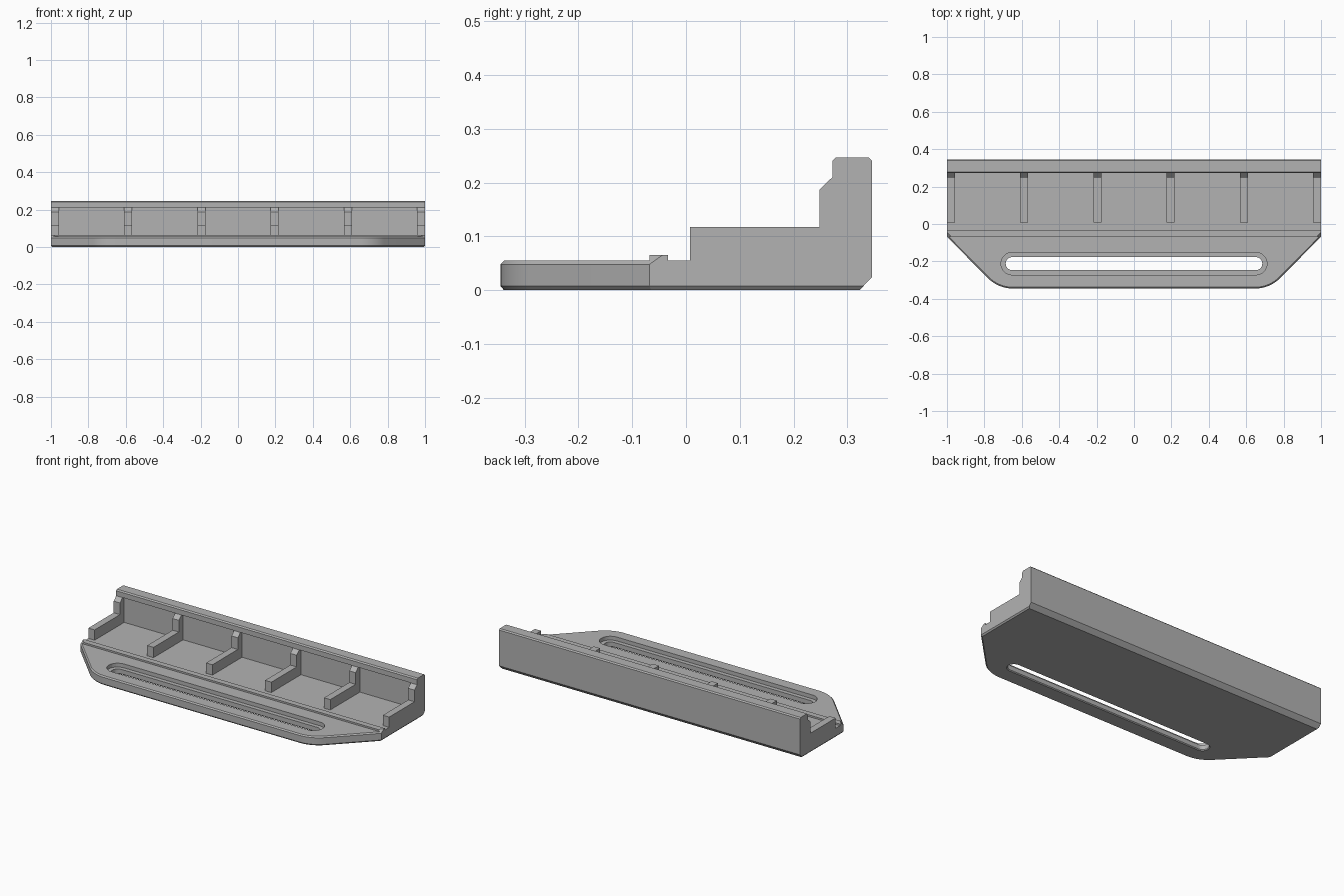
import bpy, bmesh, math

cube = bpy.data.objects.get("Cube")
if cube:
    bpy.data.objects.remove(cube, do_unlink=True)

GREY = (0.45, 0.45, 0.45, 1)
mat = bpy.data.materials.new("plain grey")
mat.use_nodes = True
mat.diffuse_color = GREY
mat.node_tree.nodes["Principled BSDF"].inputs["Base Color"].default_value = GREY


def finish(bm, name):
    bmesh.ops.recalc_face_normals(bm, faces=bm.faces)
    mesh = bpy.data.meshes.new(name)
    bm.to_mesh(mesh)
    bm.free()
    obj = bpy.data.objects.new(name, mesh)
    bpy.context.collection.objects.link(obj)
    mesh.materials.append(mat)
    return obj


def stack(name, loops):
    """Skin a stack of matching closed loops and cap both ends."""
    bm = bmesh.new()
    rings = [[bm.verts.new(p) for p in loop] for loop in loops]
    for a, b in zip(rings, rings[1:]):
        for i in range(len(a)):
            j = (i + 1) % len(a)
            bm.faces.new((a[i], a[j], b[j], b[i]))
    bm.faces.new(rings[0])
    bm.faces.new(rings[-1])
    return finish(bm, name)


def extrude_x(name, profile, x0, x1):
    return stack(name, [[(x, y, z) for y, z in profile] for x in (x0, x1)])


# Plate outline: straight back, slanted sides, rounded front corners
def outline(z, inset, side, back):
    r, cx, front = 0.19, 0.647, -0.345
    half = [(1 - side, back), (1 - side, -0.068 + inset * 1.414 - side)]
    for i in range(13):
        a = math.radians(45 * (1 - i / 12))
        half.append((cx + (r - inset) * math.sin(a),
                     front + r - (r - inset) * math.cos(a)))
    return [(x, y, z) for x, y in half] + [(-x, y, z) for x, y in reversed(half)]


plate = stack("base_plate", [
    outline(0, 0.007, 0.007, 0.322),
    outline(0.008, 0, 0, 0.33),
    outline(0.025, 0, 0, 0.346),
    outline(0.048, 0, 0, 0.346),
    outline(0.055, 0.007, 0, 0.346)])


# Counterbored adjustment slot
def slot(r, z):
    pts = []
    for side in (1, -1):
        for i in range(17):
            a = math.pi * (i / 16 - 0.5)
            pts.append((side * (0.651 + r * math.cos(a)),
                        -0.212 + side * r * math.sin(a), z))
    return pts


cutter = stack("slot_cutter", [
    slot(0.041, -0.001), slot(0.035, 0.005), slot(0.035, 0.032),
    slot(0.06, 0.032), slot(0.06, 0.07)])
cutter.hide_render = True
cutter.hide_viewport = True
cut = plate.modifiers.new("slot", "BOOLEAN")
cut.operation = "DIFFERENCE"
cut.solver = "EXACT"
cut.object = cutter

# Low ridge in front of the tray, with ends following the slanted sides
bm = bmesh.new()
for s in (1, -1):
    for p in [(1, -0.068, 0.048), (1, -0.033, 0.048), (1, -0.033, 0.065),
              (1, -0.044, 0.065), (0.976, -0.068, 0.065)]:
        bm.verts.new((s * p[0], p[1], p[2]))
bmesh.ops.convex_hull(bm, input=bm.verts)
bmesh.ops.dissolve_limit(bm, angle_limit=0.01, verts=bm.verts, edges=bm.edges)
finish(bm, "tray_ridge")

# Back wall with an overhanging top lip
extrude_x("back_wall", [
    (0.346, 0.04), (0.346, 0.24), (0.339, 0.247), (0.279, 0.247),
    (0.272, 0.24), (0.272, 0.21), (0.288, 0.21), (0.288, 0.04)], -1, 1)

# Six L-shaped ribs
RIB = [(0.007, 0.04), (0.007, 0.117), (0.248, 0.117), (0.248, 0.187),
       (0.272, 0.21), (0.3, 0.21), (0.3, 0.04)]
for i in range(6):
    x = -0.979 + i * 0.3916
    extrude_x(f"rib_{i + 1}", RIB, x - 0.021, x + 0.021)

# Soft shading on the curved edges only
bpy.ops.object.select_all(action="DESELECT")
plate.select_set(True)
bpy.context.view_layer.objects.active = plate
bpy.ops.object.shade_smooth_by_angle(angle=math.radians(25))
